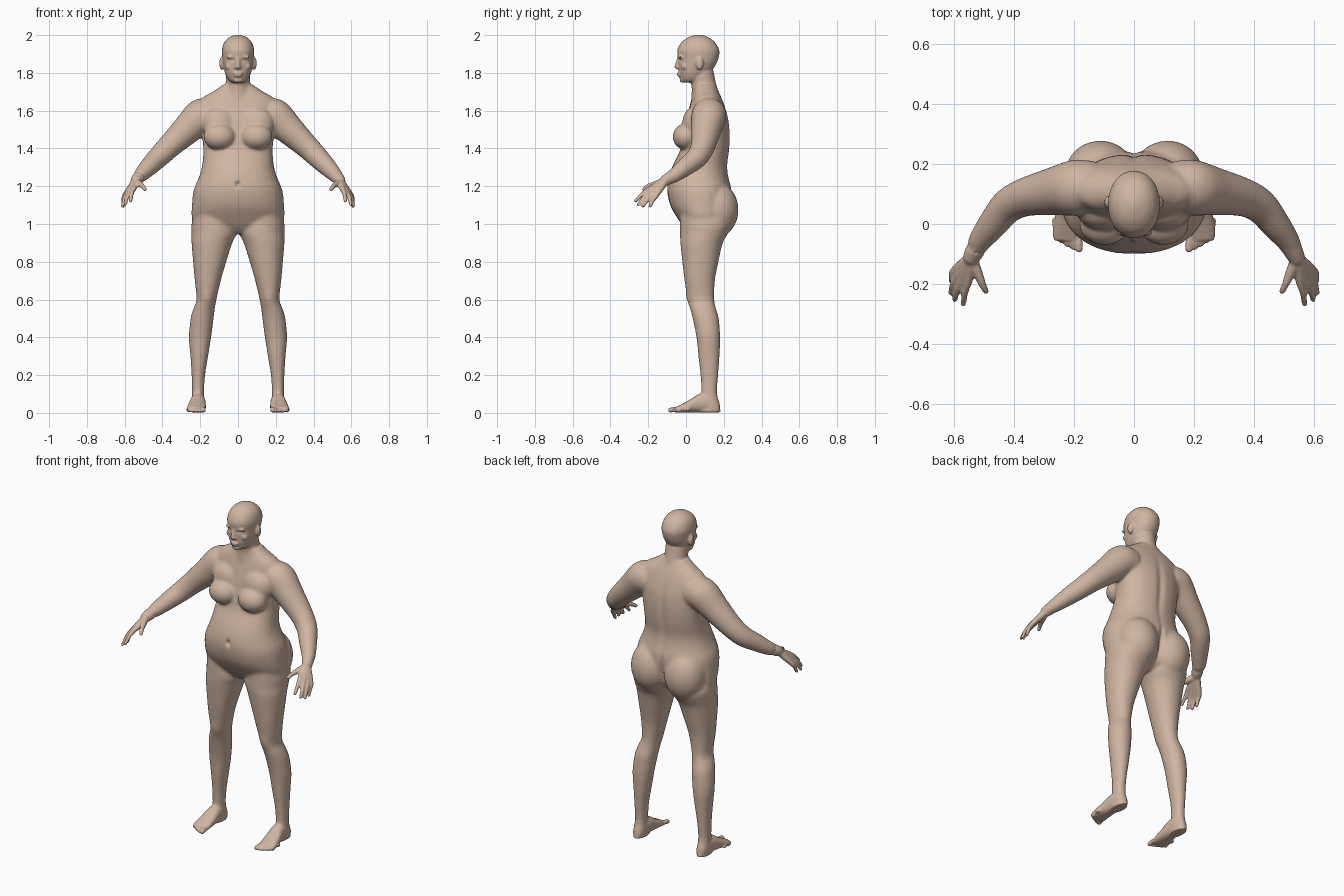
import bpy, bmesh, math
from mathutils import Vector

if "Cube" in bpy.data.objects:
    bpy.data.objects.remove(bpy.data.objects["Cube"])

N = 28
parts = []


def finish(name, bm):
    bmesh.ops.recalc_face_normals(bm, faces=bm.faces)
    me = bpy.data.meshes.new(name)
    bm.to_mesh(me)
    bm.free()
    ob = bpy.data.objects.new(name, me)
    bpy.context.collection.objects.link(ob)
    parts.append(ob)
    return ob


def spline(rows, steps=5):
    """Catmull-Rom interpolation of rows of numbers."""
    out = []
    for i in range(len(rows) - 1):
        a, b, c, d = (rows[max(0, min(len(rows) - 1, i + k))] for k in (-1, 0, 1, 2))
        for s in range(steps):
            t = s / steps
            out.append([0.5 * (2 * q + (r - p) * t + (2 * p - 5 * q + 4 * r - w) * t * t
                               + (3 * q - p - 3 * r + w) * t ** 3)
                        for p, q, r, w in zip(a, b, c, d)])
    return out + [list(rows[-1])]


def skin(name, rings):
    bm = bmesh.new()
    vs = [[bm.verts.new(p) for p in ring] for ring in rings]
    for a, b in zip(vs, vs[1:]):
        for i in range(N):
            j = (i + 1) % N
            bm.faces.new((a[i], a[j], b[j], b[i]))
    bm.faces.new(vs[0])
    bm.faces.new(vs[-1])
    return finish(name, bm)


def loft(name, rows, axis='z', side=1, p=2.25):
    """Rows: position, x centre, half width, low, high."""
    rings = []
    for t, c, w, lo, hi in spline(rows):
        ring = []
        for i in range(N):
            a = 2 * math.pi * i / N
            u = math.copysign(abs(math.cos(a)) ** (2 / p), math.cos(a))
            v = math.copysign(abs(math.sin(a)) ** (2 / p), math.sin(a))
            x, m = side * (c + w * u), (lo + hi) / 2 + (hi - lo) / 2 * v
            ring.append((x, m, t) if axis == 'z' else (x, t, m))
        rings.append(ring)
    return skin(name, rings)


def tube(name, rows, side=1):
    """Rows: x, y, z, radius; round ends."""
    pts = [(Vector((side * x, y, z)), r) for x, y, z, r in spline(rows)]
    d0 = (pts[0][0] - pts[1][0]).normalized()
    d1 = (pts[-1][0] - pts[-2][0]).normalized()
    cap = [math.radians(a) for a in (25, 50, 72)]
    (s, rs), (e, re) = pts[0], pts[-1]
    pts = ([(s + d0 * rs * math.sin(a), rs * math.cos(a)) for a in reversed(cap)] + pts
           + [(e + d1 * re * math.sin(a), re * math.cos(a)) for a in cap])
    rings = []
    for i, (c, r) in enumerate(pts):
        d = (pts[min(i + 1, len(pts) - 1)][0] - pts[max(i - 1, 0)][0]).normalized()
        u = d.cross(Vector((0.3, 1, 0.2)) if abs(d.y) < 0.8 else Vector((1, 0, 0))).normalized()
        v = d.cross(u)
        rings.append([c + r * (u * math.cos(2 * math.pi * k / N) + v * math.sin(2 * math.pi * k / N))
                      for k in range(N)])
    return skin(name, rings)


def ball(name, loc, radii):
    bm = bmesh.new()
    bmesh.ops.create_uvsphere(bm, u_segments=28, v_segments=18, radius=1)
    for v in bm.verts:
        v.co = Vector([l + r * c for l, r, c in zip(loc, radii, v.co)])
    return finish(name, bm)


# torso, neck and head
loft("torso", [(.95, 0, .10, .02, .14), (.98, 0, .2, -.01, .19), (1.03, 0, .243, -.045, .225),
               (1.10, 0, .244, -.084, .24), (1.18, 0, .235, -.1, .242), (1.25, 0, .206, -.092, .226),
               (1.31, 0, .19, -.07, .22), (1.39, 0, .184, -.032, .23), (1.47, 0, .19, -.015, .233),
               (1.55, 0, .197, 0, .226), (1.62, 0, .208, .018, .207), (1.67, 0, .185, .032, .188),
               (1.70, 0, .135, .04, .174), (1.74, 0, .075, .045, .155)])
tube("neck", [(0, .105, 1.66, .08), (0, .095, 1.73, .066), (0, .082, 1.80, .064)])
loft("head", [(1.748, 0, .03, -.012, .05), (1.765, 0, .052, -.026, .09), (1.80, 0, .069, -.036, .125),
              (1.84, 0, .078, -.04, .156), (1.88, 0, .083, -.044, .173), (1.92, 0, .086, -.046, .176),
              (1.96, 0, .074, -.026, .155), (1.985, 0, .051, .005, .125), (1.997, 0, .026, .035, .097),
              (2.002, 0, .008, .055, .077)], p=2.1)
tube("nose", [(0, -.038, 1.878, .009), (0, -.046, 1.848, .011), (0, -.049, 1.832, .012)])
ball("upper_lip", (0, -.035, 1.797, ), (.026, .014, .007))
ball("lower_lip", (0, -.033, 1.785), (.022, .014, .007))
ball("chin", (0, -.018, 1.762), (.026, .016, .014))

# leg, foot, arm and hand of each side
leg_rows = [(1.08, .13, .10, -.03, .2), (1.0, .128, .118, -.032, .235), (.95, .126, .12, -.032, .222),
            (.9, .138, .108, -.03, .195), (.8, .15, .088, -.02, .172), (.7, .16, .069, -.008, .153),
            (.6, .167, .053, .01, .15), (.55, .18, .057, .022, .16), (.5, .19, .061, .035, .174),
            (.4, .201, .059, .055, .181), (.3, .205, .047, .065, .178), (.2, .21, .036, .076, .171),
            (.1, .212, .032, .08, .165), (.05, .212, .035, .07, .178), (.003, .212, .034, .06, .183)]
foot_rows = [(.172, .212, .025, .002, .06), (.12, .212, .036, .002, .1), (.07, .213, .041, .002, .1),
             (.02, .217, .047, .002, .07), (-.03, .221, .05, .002, .043), (-.055, .222, .044, .003, .03)]
arm_rows = [(.165, .125, 1.575, .09), (.2, .12, 1.567, .093), (.27, .108, 1.5, .08),
            (.36, .09, 1.415, .065), (.42, .06, 1.355, .058), (.47, .0, 1.305, .05),
            (.515, -.06, 1.258, .039), (.54, -.11, 1.23, .029)]
knuckles = [(.552, -.19, 1.187), (.572, -.188, 1.173), (.588, -.176, 1.16), (.598, -.157, 1.152)]
tips = [(.568, -.267, 1.122), (.597, -.252, 1.103), (.61, -.228, 1.094), (.608, -.19, 1.094)]
for s, tag in ((1, "left"), (-1, "right")):
    loft(tag + "_leg", leg_rows, side=s, p=2.1)
    loft(tag + "_foot", foot_rows, 'y', s)
    for k in range(5):
        x, r = .183 + .0195 * k, .0135 if k == 0 else .0095
        tip = -.082 + .0022 * k * k + .002 * k
        tube(tag + "_toe", [(x + .004, tip + .05, .018, r), (x, tip + .02, .019, r * .9),
                            (x, tip, r + .001, r)], s)
    tube(tag + "_arm", arm_rows, s)
    for k, t in zip(knuckles, tips):
        mid = [(a + b) / 2 for a, b in zip(k, t)]
        wrist = [a * .25 + b * .75 for a, b in zip(k, (.542, -.11, 1.228))]
        tube(tag + "_finger", [(*wrist, .019), (*k, .0145), (mid[0] + .003, mid[1], mid[2] + .006, .0115),
                               (*t, .009)], s)
    tube(tag + "_thumb", [(.537, -.125, 1.222, .02), (.518, -.168, 1.21, .016),
                          (.505, -.2, 1.2, .0125), (.493, -.224, 1.184, .01)], s)
    # soft masses
    ball(tag + "_breast", (s * .098, .0, 1.462), (.085, .071, .07))
    ball(tag + "_chest", (s * .1, .04, 1.53), (.09, .06, .09))
    ball(tag + "_buttock", (s * .112, .165, 1.075), (.118, .113, .145))
    # facial details
    ball(tag + "_ear", (s * .086, .072, 1.85), (.013, .021, .034))
    ball(tag + "_nostril", (s * .01, -.042, 1.829), (.009, .01, .008))
    ball(tag + "_brow", (s * .034, -.028, 1.884), (.028, .014, .009))
    ball(tag + "_cheek", (s * .045, -.005, 1.835), (.024, .022, .022))

# fuse into one continuous skin
bpy.ops.object.select_all(action='DESELECT')
for ob in parts:
    ob.select_set(True)
body = parts[0]
bpy.context.view_layer.objects.active = body
bpy.ops.object.join()
body.name = "body"
mod = body.modifiers.new("fuse", 'REMESH')
mod.mode = 'VOXEL'
mod.voxel_size = .006
bpy.ops.object.modifier_apply(modifier=mod.name)

# soften seams, keeping hands, toes and face crisper
bm = bmesh.new()
bm.from_mesh(body.data)
soft = [v for v in bm.verts if .1 < v.co.z < 1.73 and not (abs(v.co.x) > .45 and v.co.y < -.09)]
for _ in range(14):
    bmesh.ops.smooth_vert(bm, verts=soft, factor=.5, use_axis_x=True, use_axis_y=True, use_axis_z=True)
bmesh.ops.smooth_vert(bm, verts=bm.verts, factor=.5, use_axis_x=True, use_axis_y=True, use_axis_z=True)

# sculpted dents and bumps: centre, radii, shift in y
dents = [((0, -.1, 1.21), (.012, .05, .016), .016), ((0, .23, 1.42), (.02, .06, .17), -.01),
         ((0, .25, 1.06), (.014, .09, .1), -.02)]
for s in (1, -1):
    dents += [((s * .034, -.035, 1.866), (.017, .03, .009), .009),
              ((s * .034, -.035, 1.864), (.009, .03, .006), -.005),
              ((s * .165, .01, .61), (.03, .04, .04), -.006)]
for c, r, dy in dents:
    for v in bm.verts:
        q = sum(((a - b) / k) ** 2 for a, b, k in zip(v.co, c, r))
        if q < 6:
            v.co.y += dy * math.exp(-q)
for v in bm.verts:
    v.co.z = max(v.co.z, 0)
bm.to_mesh(body.data)
bm.free()
bpy.ops.object.shade_smooth_by_angle(angle=math.radians(50))

mat = bpy.data.materials.new("skin")
mat.diffuse_color = (.62, .46, .36, 1)
mat.use_nodes = True
mat.node_tree.nodes["Principled BSDF"].inputs["Base Color"].default_value = mat.diffuse_color
body.data.materials.clear()
body.data.materials.append(mat)
